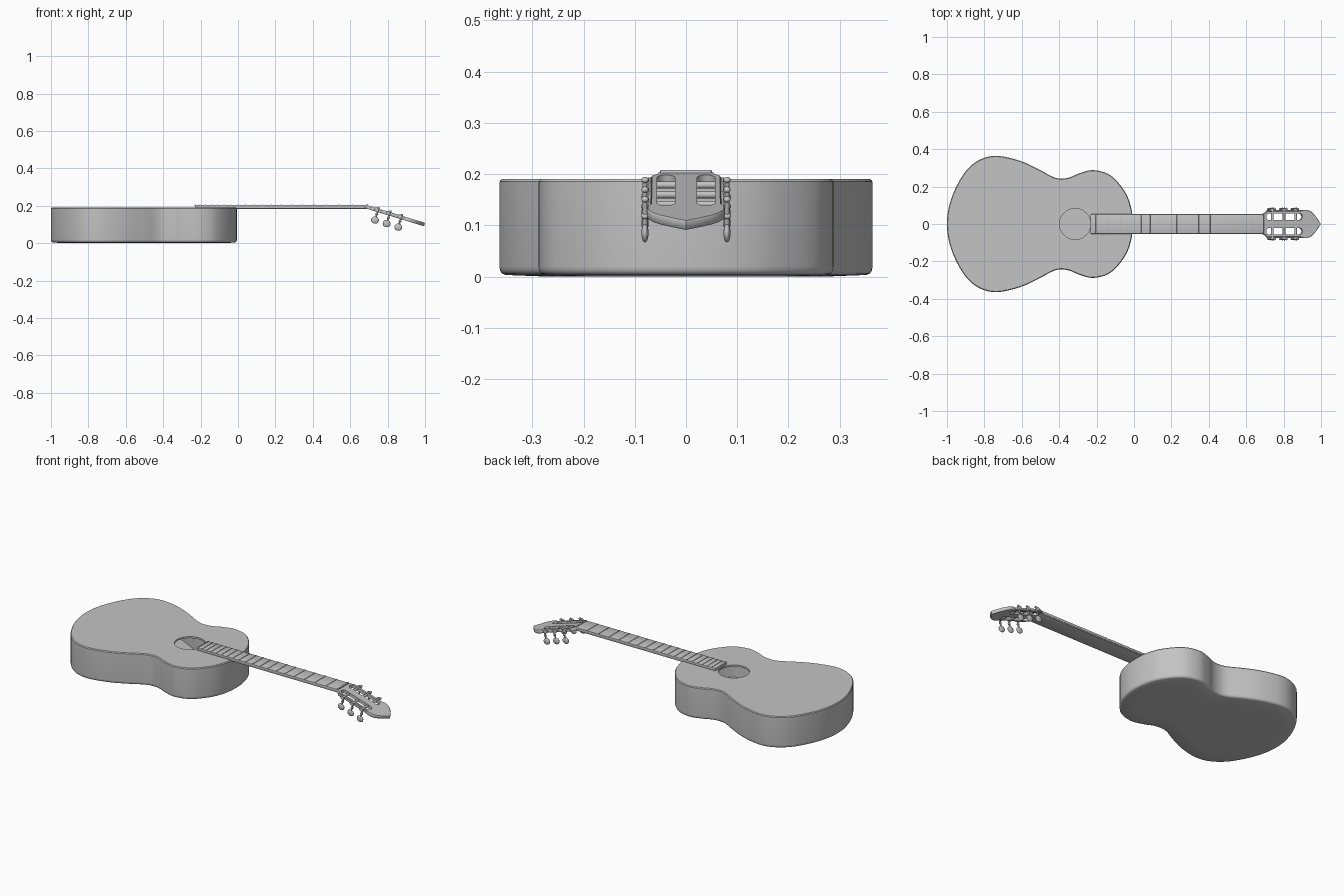
import bpy, bmesh, math
from mathutils import Matrix, Vector

if "Cube" in bpy.data.objects:
    bpy.data.objects.remove(bpy.data.objects["Cube"])

grey = bpy.data.materials.new("plain grey")
grey.diffuse_color = (0.55, 0.55, 0.55, 1)
grey.use_nodes = True
grey.node_tree.nodes["Principled BSDF"].inputs["Base Color"].default_value = grey.diffuse_color


def finish(name, bm, matrix=Matrix(), angle=35):
    bmesh.ops.recalc_face_normals(bm, faces=bm.faces)
    bm.transform(matrix)
    me = bpy.data.meshes.new(name)
    bm.to_mesh(me)
    bm.free()
    me.materials.append(grey)
    ob = bpy.data.objects.new(name, me)
    bpy.context.collection.objects.link(ob)
    smooth(ob, angle)
    return ob


def smooth(ob, angle=35):
    bpy.ops.object.select_all(action='DESELECT')
    ob.select_set(True)
    bpy.context.view_layer.objects.active = ob
    bpy.ops.object.shade_smooth_by_angle(angle=math.radians(angle))


def inset(pts, d):
    """Move a counter-clockwise outline inward by d."""
    out, n = [], len(pts)
    for i, p in enumerate(pts):
        t = (pts[(i + 1) % n] - pts[i - 1]).normalized()
        out.append(p + Vector((-t.y, t.x)) * d)
    return out


def loft(name, pts, layers, matrix=Matrix(), angle=35):
    """Stack copies of an outline at (height, inset) and cap both ends."""
    bm = bmesh.new()
    rings = [[bm.verts.new((p.x, p.y, z)) for p in inset(pts, d)] for z, d in layers]
    n = len(pts)
    for a, b in zip(rings, rings[1:]):
        for i in range(n):
            j = (i + 1) % n
            bm.faces.new((a[i], a[j], b[j], b[i]))
    bm.faces.new(rings[0][::-1])
    bm.faces.new(rings[-1])
    return finish(name, bm, matrix, angle)


def box(name, x0, x1, y0, y1, z0, z1, bevel=0.0, matrix=Matrix()):
    bm = bmesh.new()
    bmesh.ops.create_cube(bm, size=1)
    for v in bm.verts:
        v.co = ((x0 + x1) / 2 + v.co.x * (x1 - x0), (y0 + y1) / 2 + v.co.y * (y1 - y0),
                (z0 + z1) / 2 + v.co.z * (z1 - z0))
    if bevel:
        bmesh.ops.bevel(bm, geom=bm.edges[:], offset=bevel, segments=2, profile=0.5, affect='EDGES')
    return finish(name, bm, matrix)


def rod(name, centre, r, length, axis, matrix=Matrix(), seg=20):
    bm = bmesh.new()
    bmesh.ops.create_cone(bm, cap_ends=True, segments=seg, radius1=r, radius2=r, depth=length)
    turn = Matrix.Rotation(math.pi / 2, 4, 'X') if axis == 'Y' else Matrix()
    return finish(name, bm, matrix @ Matrix.Translation(centre) @ turn)


def ball(name, centre, radii, matrix=Matrix()):
    bm = bmesh.new()
    bmesh.ops.create_uvsphere(bm, u_segments=20, v_segments=12, radius=1)
    return finish(name, bm, matrix @ Matrix.Translation(centre) @ Matrix.Diagonal((*radii, 1)), 60)


def cut(ob, cutter):
    mod = ob.modifiers.new("cut", 'BOOLEAN')
    mod.operation, mod.solver, mod.object = 'DIFFERENCE', 'EXACT', cutter
    bpy.ops.object.select_all(action='DESELECT')
    bpy.context.view_layer.objects.active = ob
    ob.select_set(True)
    bpy.ops.object.modifier_apply(modifier=mod.name)
    bpy.data.objects.remove(cutter)
    smooth(ob)


def spline(pts, steps=6):
    """Closed smooth curve through the points."""
    out, n = [], len(pts)
    for i in range(n):
        a, b, c, d = (pts[(i + k) % n] for k in (-1, 0, 1, 2))
        for s in range(steps):
            t = s / steps
            out.append(0.5 * (2 * b + (c - a) * t + (2 * a - 5 * b + 4 * c - d) * t * t
                              + (3 * b - a - 3 * c + d) * t ** 3))
    return out


# Hollow body with a waist and round sound hole
half = [(-0.016, 0.09), (-0.05, 0.175), (-0.125, 0.26), (-0.215, 0.288), (-0.29, 0.272),
        (-0.345, 0.249), (-0.395, 0.243), (-0.44, 0.255), (-0.51, 0.293), (-0.61, 0.338),
        (-0.73, 0.364), (-0.82, 0.346), (-0.895, 0.288), (-0.955, 0.19), (-0.99, 0.09)]
key = ([Vector((-0.006, 0))] + [Vector(p) for p in half] + [Vector((-1, 0))]
       + [Vector((x, -y)) for x, y in reversed(half)])
outline = spline(key)
body = loft("body", outline, [(0, 0.09), (0.003, 0.012), (0.006, 0.005), (0.012, 0.001),
                              (0.02, 0), (0.185, 0), (0.19, 0.004)])
cut(body, loft("body_cavity_cutter", outline, [(0.012, 0.012), (0.18, 0.012)]))
cut(body, rod("sound_hole_cutter", (-0.315, 0, 0.19), 0.083, 0.06, 'Z', seg=64))

# Neck, fingerboard, nut
box("neck", -0.02, 0.70, -0.051, 0.051, 0.183, 0.196, 0.004)
box("fingerboard", -0.23, 0.692, -0.053, 0.053, 0.189, 0.204, 0.003)
box("nut", 0.684, 0.694, -0.05, 0.05, 0.195, 0.208, 0.002)

# Frets, spaced by the twelfth root of two
for i in range(1, 20):
    x = 0.69 - 1.38 * (1 - 2 ** (-i / 12))
    box(f"fret_{i}", x - 0.0025, x + 0.0025, -0.051, 0.051, 0.202, 0.2065, 0.001)

# Tilted slotted headstock
tilt = Matrix.Translation((0.688, 0, 0.204)) @ Matrix.Rotation(math.radians(17), 4, 'Y')
side = [(-0.005, 0.051), (0.012, 0.058), (0.025, 0.068), (0.21, 0.069), (0.228, 0.076),
        (0.25, 0.076), (0.272, 0.066), (0.29, 0.05), (0.31, 0.024)]
head_outline = ([Vector((x, -y)) for x, y in side] + [Vector((0.326, 0))]
                + [Vector((x, y)) for x, y in reversed(side)])
head = loft("headstock", head_outline, [(-0.019, 0.002), (-0.016, 0), (-0.003, 0), (0, 0.002)], tilt)
for s in (-1, 1):
    slot = []
    for k in range(24):
        a = 2 * math.pi * (k + 0.5) / 24
        cx = 0.204 if math.cos(a) > 0 else 0.038
        slot.append(Vector((cx + 0.018 * math.cos(a), s * 0.039 + 0.018 * math.sin(a))))
    cut(head, loft("head_slot_cutter", slot, [(-0.05, 0), (0.03, 0)], tilt))

# Tuning machines: three on each side
for s, label in ((-1, "front"), (1, "back")):
    y = s * 0.078
    box(f"{label}_tuner_plate", 0.025, 0.215, s * 0.071 - 0.003, s * 0.071 + 0.003,
        -0.016, -0.003, 0.001, tilt)
    for i, u in enumerate((0.057, 0.122, 0.187)):
        tag = f"{label}_tuner_{i + 1}"
        rod(tag + "_roller", (u, s * 0.043, -0.009), 0.007, 0.056, 'Y', tilt)
        rod(tag + "_gear", (u, y, -0.007), 0.011, 0.012, 'Y', tilt)
        rod(tag + "_shaft", (u + 0.009, y + s * 0.002, -0.026), 0.0045, 0.06, 'Z', tilt)
        ball(tag + "_cap", (u + 0.009, y + s * 0.002, 0.004), (0.007, 0.007, 0.006), tilt)
        ball(tag + "_collar", (u + 0.009, y + s * 0.002, -0.03), (0.008, 0.008, 0.006), tilt)
        ball(tag + "_button", (u + 0.009, y + s * 0.002, -0.064), (0.021, 0.007, 0.019), tilt)
